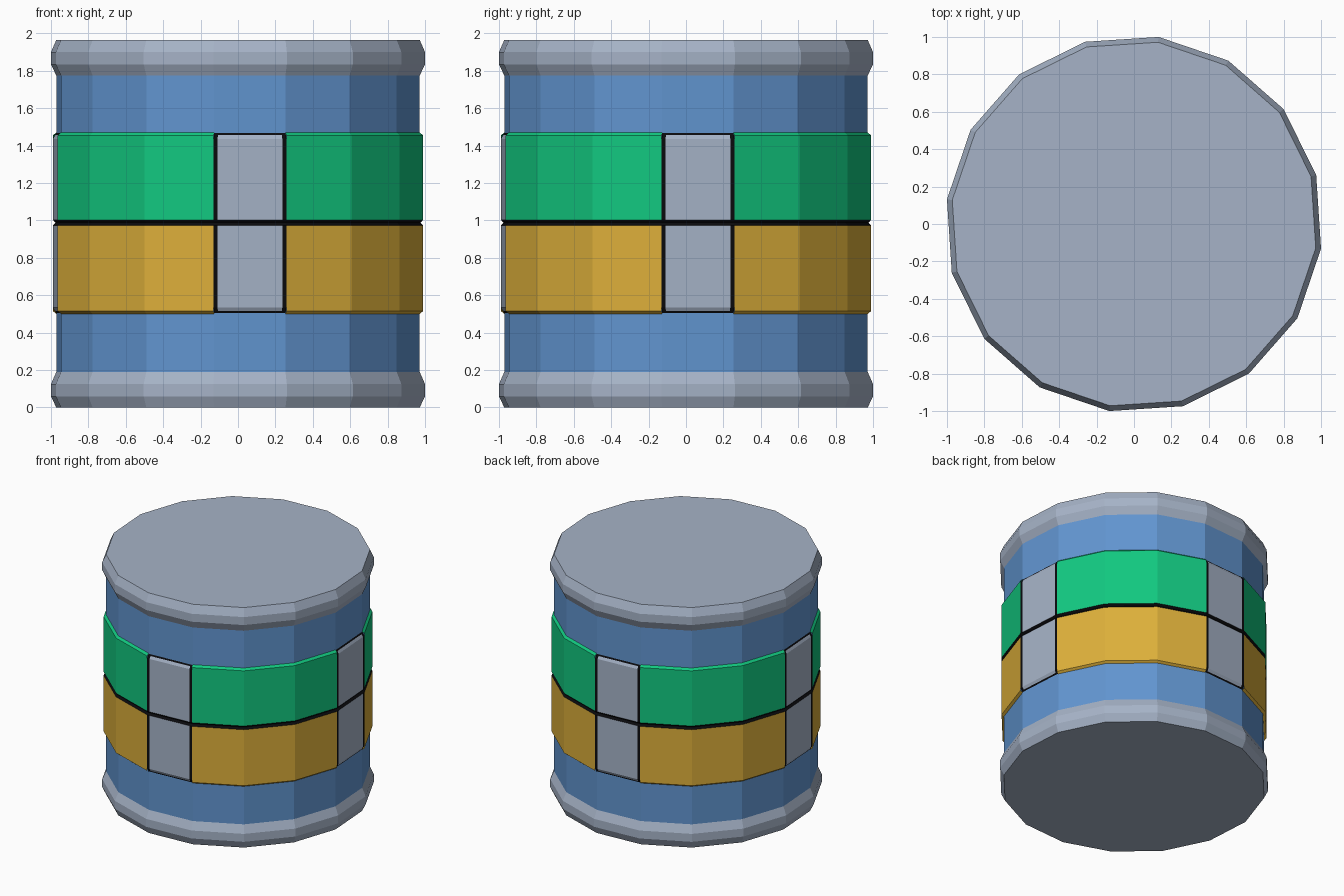
import bpy, bmesh
from math import radians, sin, cos
from mathutils import Vector

cube = bpy.data.objects.get("Cube")
if cube:
    bpy.data.objects.remove(cube, do_unlink=True)

SIDES = 16
STEP = 360 / SIDES
START = 15          # angle of the first corner
MID = 0.988         # height of the seam between the bands


def material(name, *rgb):
    m = bpy.data.materials.new(name)
    m.use_nodes = True
    m.diffuse_color = (*rgb, 1)
    bsdf = next(n for n in m.node_tree.nodes if n.type == 'BSDF_PRINCIPLED')
    bsdf.inputs["Base Color"].default_value = (*rgb, 1)
    return m


silver = material("silver", 0.38, 0.45, 0.57)
blue = material("blue", 0.12, 0.30, 0.63)
green = material("green", 0.006, 0.58, 0.215)
yellow = material("yellow", 0.72, 0.43, 0.042)
black = material("black", 0.003, 0.003, 0.004)


def corner(k):
    """Unit direction of a polygon corner; fractions lie along the flat side."""
    i, t = int(k // 1), k % 1
    a, b = (radians(START + STEP * n) for n in (i, i + 1))
    return Vector((cos(a), sin(a), 0)).lerp(Vector((cos(b), sin(b), 0)), t)


def lathe(name, profile, spans, mats, pick=lambda span, row: 0, caps=False):
    """Sweep a (radius, height) profile over spans of polygon corners."""
    bm = bmesh.new()
    for n, (k0, k1) in enumerate(spans):
        d0, d1 = corner(k0), corner(k1)
        cols = [[bm.verts.new(d * r + Vector((0, 0, z))) for r, z in profile]
                for d in (d0, d1)]
        for row in range(len(profile) - 1):
            f = bm.faces.new((cols[0][row], cols[1][row],
                              cols[1][row + 1], cols[0][row + 1]))
            f.material_index = pick(n, row)
    bmesh.ops.remove_doubles(bm, verts=bm.verts, dist=0.0005)
    if caps:
        bmesh.ops.holes_fill(bm, edges=bm.edges, sides=0)
        bmesh.ops.recalc_face_normals(bm, faces=bm.faces)
    mesh = bpy.data.meshes.new(name)
    bm.to_mesh(mesh)
    bm.free()
    for m in mats:
        mesh.materials.append(m)
    obj = bpy.data.objects.new(name, mesh)
    bpy.context.collection.objects.link(obj)
    return obj


around = [(k, k + 1) for k in range(SIDES)]

# Drum body
lathe("drum_body", [(0.98, 0.1), (0.98, 1.86)], around, [blue])

# End rims with flat lids
rim = [(0.98, 0), (1.0086, 0.06), (1.0086, 0.125), (0.98, 0.19)]
lathe("bottom_rim", rim, around, [silver], caps=True)
lathe("top_rim", [(r, z + 1.775) for r, z in rim], around, [silver], caps=True)

# Coloured bands between the panels, meeting at a black groove
panels = [k for k in range(SIDES) if k % 4 == 3]
band_spans = [s for s in around if s[0] not in panels]
band = [(0.975, 0.497), (0.998, 0.515), (0.998, MID - 0.015), (0.984, MID),
        (0.998, MID + 0.015), (0.998, 1.455), (0.975, 1.475)]
band_rows = [0, 0, 1, 1, 2, 2]
lathe("colour_bands", band, band_spans, [yellow, black, green],
      lambda span, row: band_rows[row])

# Four silver panels framed in black
EDGE = 0.055
panel = [(0.975, 0.497), (0.987, 0.515), (0.998, 0.535), (0.998, MID - 0.015),
         (0.984, MID), (0.998, MID + 0.015), (0.998, 1.436), (0.987, 1.456),
         (0.975, 1.475)]
panel_rows = [1, 0, 0, 1, 1, 0, 0, 1]
for k, side in zip(panels, ("left_rear", "right_rear", "right_front", "left_front")):
    columns = [(k, k + EDGE), (k + EDGE, k + 1 - EDGE), (k + 1 - EDGE, k + 1)]
    lathe(side + "_panel", panel, columns, [silver, black],
          lambda span, row: panel_rows[row] if span == 1 else 1)
